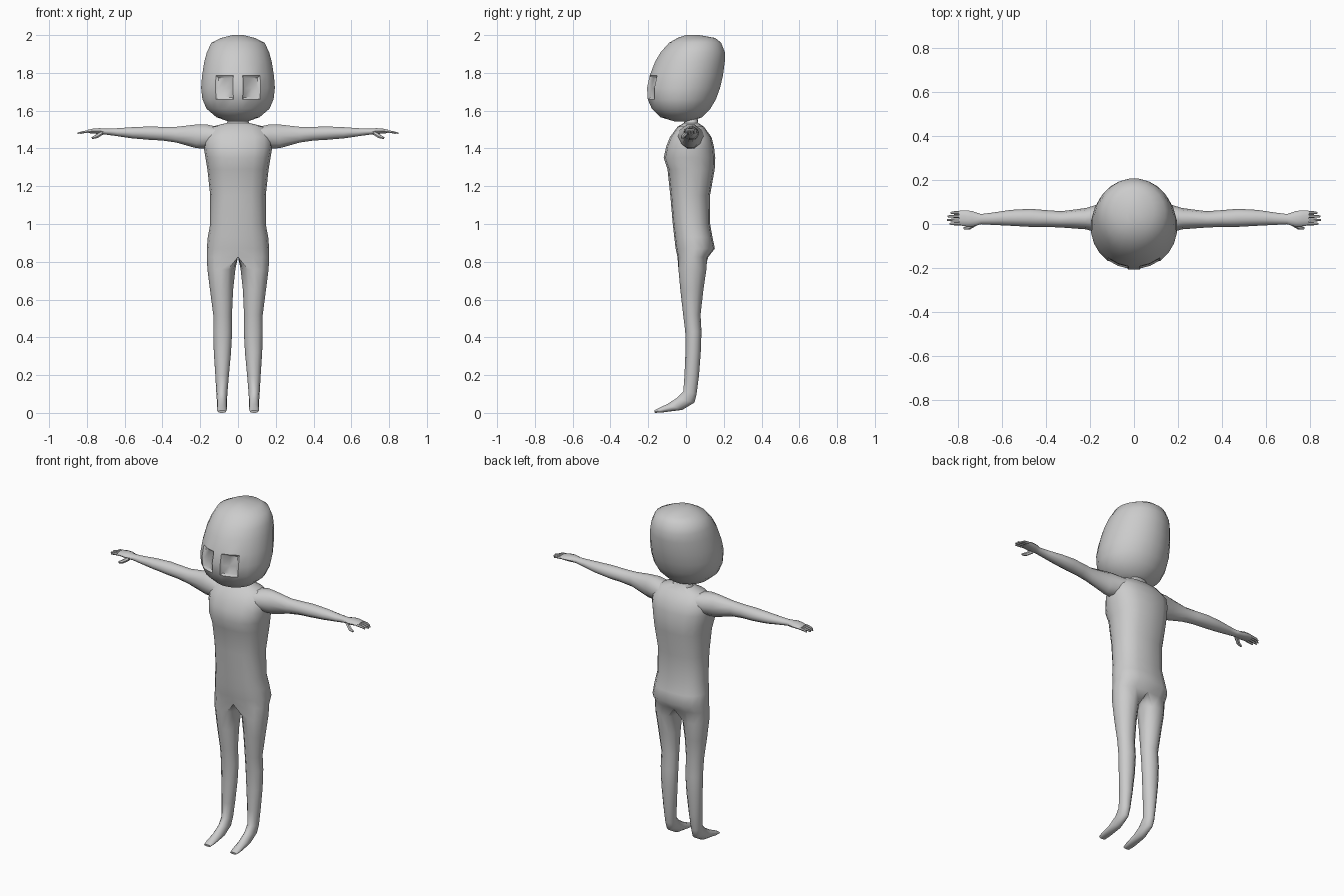
import bpy, bmesh
from math import sin, cos, radians
from mathutils import Vector

if "Cube" in bpy.data.objects:
    bpy.data.objects.remove(bpy.data.objects["Cube"])


def finish(bm, name, mirror=False):
    bmesh.ops.recalc_face_normals(bm, faces=bm.faces[:])
    me = bpy.data.meshes.new(name)
    bm.to_mesh(me)
    bm.free()
    ob = bpy.data.objects.new(name, me)
    bpy.context.collection.objects.link(ob)
    if mirror:
        ob.modifiers.new("mirror", 'MIRROR')
    bpy.ops.object.select_all(action='DESELECT')
    bpy.context.view_layer.objects.active = ob
    ob.select_set(True)
    bpy.ops.object.shade_smooth_by_angle(angle=radians(50))
    return ob


def loft(bm, rings):
    """Skin a list of closed point rings and cap both ends."""
    vs = [[bm.verts.new(p) for p in r] for r in rings]
    n = len(vs[0])
    for a, b in zip(vs, vs[1:]):
        for i in range(n):
            j = (i + 1) % n
            bm.faces.new((a[i], a[j], b[j], b[i]))
    bm.faces.new(vs[0])
    bm.faces.new(vs[-1])


def spow(v, e):
    return (1 if v >= 0 else -1) * abs(v) ** e


# Head: horizontal rings (z, half width, front y, back y)
HEAD = [(1.543, .05, -.06, .03), (1.565, .115, -.135, .085), (1.61, .168, -.182, .13),
        (1.66, .19, -.204, .16), (1.72, .197, -.208, .182), (1.785, .192, -.194, .197),
        (1.86, .18, -.165, .207), (1.91, .166, -.135, .207), (1.96, .142, -.09, .187),
        (1.985, .09, -.045, .155), (2.0, .03, 0, .07)]
bm = bmesh.new()
rings = []
for z, w, yf, yb in HEAD:
    angs = [radians(7.5 + 15 * k) for k in range(24)]
    rings.append([(w * sin(a), (yf + yb) / 2 - (yb - yf) / 2 * cos(a), z) for a in angs])
loft(bm, rings)
bmesh.ops.recalc_face_normals(bm, faces=bm.faces[:])
# Shallow eye sockets
for s in (-1, 1):
    eye = [f for f in bm.faces
           if 1.66 < f.calc_center_median().z < 1.785
           and .02 < s * f.calc_center_median().x < .118
           and f.calc_center_median().y < -.1]
    bmesh.ops.inset_region(bm, faces=eye, thickness=.012, depth=-.012)
finish(bm, "head")

# Half torso running into a leg, mirrored
TORSO = [  # z, half width, front y, back y
    (1.57, .045, -.005, .06), (1.535, .06, -.01, .065), (1.515, .14, -.045, .095),
    (1.46, .18, -.085, .135), (1.41, .182, -.105, .148), (1.35, .172, -.118, .155),
    (1.29, .162, -.098, .152), (1.15, .147, -.083, .127), (1.0, .147, -.07, .128),
    (.93, .16, -.062, .14), (.87, .165, -.055, .153), (.825, .165, -.045, .118)]
LEG = [  # front y, front z, back y, back z, inner x, outer x
    (-.04, .76, .108, .76, .014, .162), (-.03, .65, .092, .65, .026, .148),
    (-.015, .52, .077, .52, .032, .131), (-.004, .43, .082, .43, .031, .131),
    (-.003, .32, .078, .32, .037, .128), (-.008, .2, .069, .2, .048, .12),
    (-.014, .115, .056, .1, .056, .115), (-.05, .078, .045, .055, .058, .112),
    (-.1, .046, -.02, .016, .058, .112), (-.15, .023, -.12, .003, .06, .112),
    (-.168, .013, -.165, 0, .064, .107)]
rings = []
for z, w, yf, yb in TORSO:
    c, r = (yf + yb) / 2, (yb - yf) / 2
    pts = [(w * spow(cos(a), .75), c + r * spow(sin(a), .9), z)
           for a in (radians(-90 + 22.5 * k) for k in range(9))]
    pts = [(0 if abs(x) < 1e-4 else x, y, zz) for x, y, zz in pts]
    pts += [(0, c + r * t, z) for t in (.5, 0, -.5)]
    rings.append(pts)
for yf, zf, yb, zb, xi, xo in LEG:
    pts = []
    for k in range(12):
        a = radians(-120 + 30 * k)
        t = (sin(a) + 1) / 2
        pts.append(((xi + xo) / 2 + (xo - xi) / 2 * cos(a),
                    yf + (yb - yf) * t, zf + (zb - zf) * t))
    rings.append(pts)
bm = bmesh.new()
loft(bm, rings)
inner = [f for f in bm.faces if all(abs(v.co.x) < 1e-4 for v in f.verts)]
bmesh.ops.delete(bm, geom=inner, context='FACES')
finish(bm, "body_and_legs", True)

# Arms with palm: rings across x (x, centre y, centre z, y radius, z radius)
ARM = [(.1, .025, 1.46, .08, .055), (.17, .025, 1.464, .062, .067), (.22, .024, 1.464, .048, .066),
       (.33, .021, 1.473, .037, .043), (.4, .025, 1.478, .038, .038), (.47, .028, 1.481, .041, .037),
       (.56, .028, 1.483, .036, .031), (.64, .024, 1.486, .028, .022), (.695, .022, 1.489, .023, .017),
       (.735, .023, 1.492, .036, .016), (.765, .026, 1.492, .036, .014), (.795, .027, 1.49, .033, .009)]
bm = bmesh.new()
loft(bm, [[(x, y + ry * cos(a), z + rz * sin(a)) for a in (radians(36 * k) for k in range(10))]
          for x, y, z, ry, rz in ARM])


def finger(path, radius):
    """Six-sided tapered tube along a short path."""
    pts = [Vector(p) for p in path]
    d = (pts[-1] - pts[0]).normalized()
    u = d.cross(Vector((0, 0, 1))).normalized()
    v = u.cross(d)
    scale = (1, .95, .55)
    loft(bm, [[p + radius * s * (u * cos(radians(60 * k)) + v * sin(radians(60 * k)))
               for k in range(6)] for p, s in zip(pts, scale)])


# Fingers and thumb
for y, tip in ((.001, .836), (.018, .849), (.035, .847), (.051, .832)):
    finger([(.785, y, 1.49), (.815, y, 1.487), (tip, y, 1.481)], .0075)
finger([(.72, .002, 1.482), (.75, -.016, 1.463), (.772, -.02, 1.455)], .011)
finish(bm, "arm_and_hand", True)
